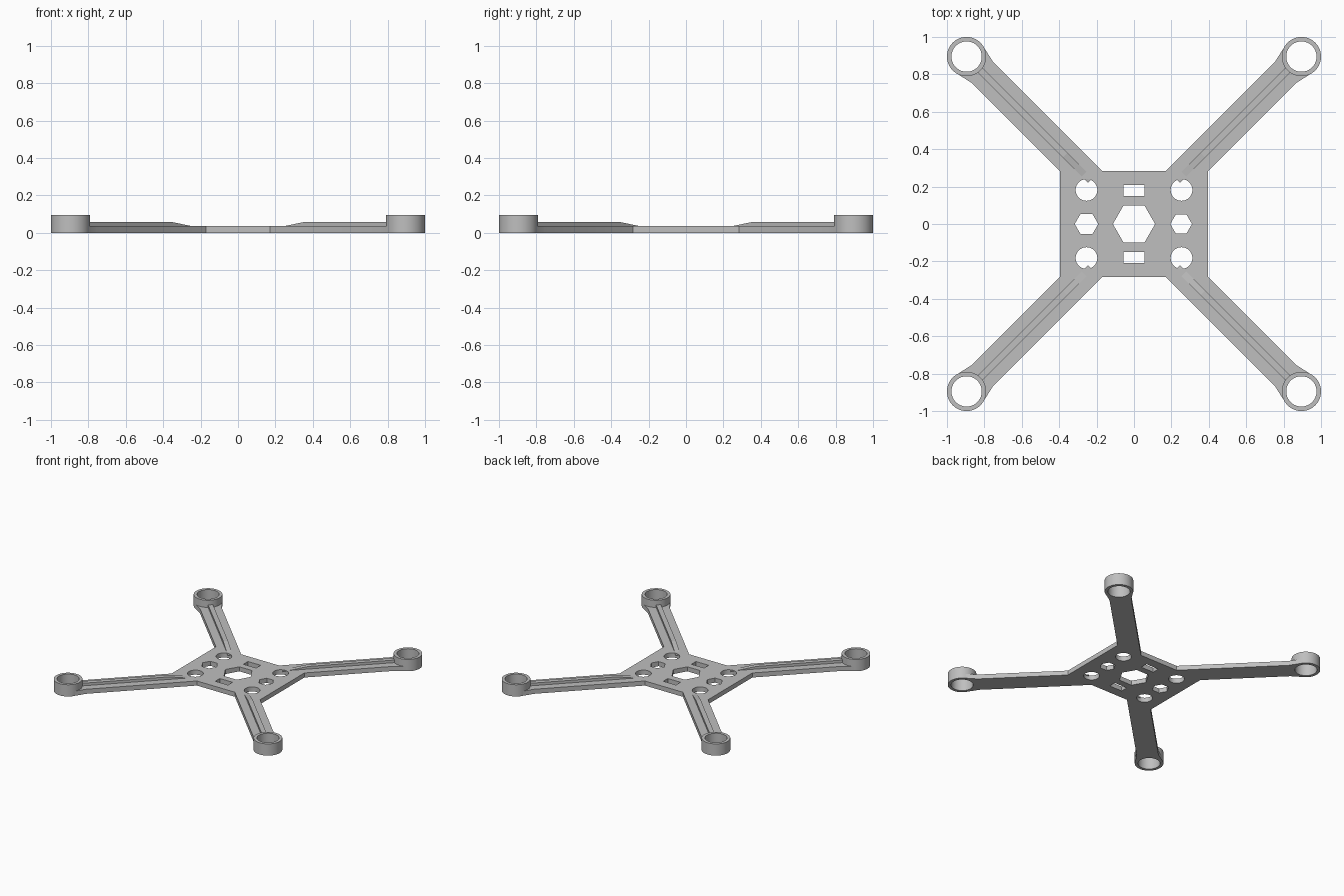
import bpy, bmesh
from math import pi, cos, sin, sqrt
from mathutils import Matrix, Vector

cube = bpy.data.objects.get("Cube")
if cube:
    bpy.data.objects.remove(cube, do_unlink=True)

PLATE_Z, RIB_Z, RING_Z = 0.037, 0.058, 0.095
RING_C, RING_OUT, RING_IN = 0.895, 0.105, 0.081

grey = bpy.data.materials.new("light grey plastic")
grey.use_nodes = True
colour = (0.52, 0.52, 0.52, 1)
grey.diffuse_color = colour
grey.node_tree.nodes["Principled BSDF"].inputs["Base Color"].default_value = colour


def make_object(name, bm):
    bmesh.ops.recalc_face_normals(bm, faces=bm.faces)
    mesh = bpy.data.meshes.new(name)
    bm.to_mesh(mesh)
    bm.free()
    obj = bpy.data.objects.new(name, mesh)
    bpy.context.collection.objects.link(obj)
    mesh.materials.append(grey)
    return obj


def add_prism(bm, points, direction):
    """Extrude a closed 3D outline along a direction."""
    face = bm.faces.new([bm.verts.new(p) for p in points])
    new = bmesh.ops.extrude_face_region(bm, geom=[face])["geom"]
    verts = [v for v in new if isinstance(v, bmesh.types.BMVert)]
    bmesh.ops.translate(bm, verts=verts, vec=direction)


def ngon(cx, cy, r, sides):
    return [(cx + r * cos(2 * pi * i / sides), cy + r * sin(2 * pi * i / sides))
            for i in range(sides)]


def smooth(obj):
    bpy.ops.object.select_all(action="DESELECT")
    bpy.context.view_layer.objects.active = obj
    obj.select_set(True)
    bpy.ops.object.shade_smooth_by_angle(angle=pi / 6)


corners = [(1, 1), (-1, 1), (-1, -1), (1, -1)]

# Frame outline: one quarter (plate corner plus flared arm), mirrored round
arm = [(1.145, -0.08), (1.235, -0.1), (1.235, 0.1), (1.145, 0.08)]
quarter = [(0.396, 0.283)]
quarter += [((t - s) / sqrt(2), (t + s) / sqrt(2)) for t, s in arm]
quarter += [(0.17, 0.283)]
outline = []
for sx, sy in corners:
    pts = quarter if sx * sy > 0 else quarter[::-1]
    outline += [(sx * x, sy * y, 0) for x, y in pts]
bm = bmesh.new()
add_prism(bm, outline, (0, 0, PLATE_Z))
frame = make_object("frame", bm)

# Cutter for the plate openings and the ring seats
holes = [ngon(0, 0, 0.113, 6), ngon(-0.254, 0, 0.063, 6), ngon(0.252, 0, 0.058, 6)]
for sx, sy in corners:
    holes.append(ngon(sx * 0.254, sy * 0.182, 0.058, 40))
    holes.append(ngon(sx * RING_C, sy * RING_C, RING_OUT - 0.002, 64))
for sy in (1, -1):
    holes.append([(x, sy * 0.18 + y) for x, y in
                  ((-0.057, -0.029), (0.057, -0.029), (0.057, 0.029), (-0.057, 0.029))])
bm = bmesh.new()
for hole in holes:
    add_prism(bm, [(x, y, -0.1) for x, y in hole], (0, 0, 0.3))
cutter = make_object("hole_cutter", bm)
cut = frame.modifiers.new("holes", "BOOLEAN")
cut.operation, cut.solver, cut.object = "DIFFERENCE", "EXACT", cutter
bpy.context.view_layer.objects.active = frame
bpy.ops.object.modifier_apply(modifier=cut.name)
bpy.data.objects.remove(cutter, do_unlink=True)
smooth(frame)

names = ["back_left", "back_right", "front_right", "front_left"]
for i, (sx, sy) in enumerate(corners):
    # Stiffening rib with a ramped inner end
    bm = bmesh.new()
    profile = [(0.33, 0.03), (0.52, RIB_Z), (1.18, RIB_Z), (1.18, 0.03)]
    add_prism(bm, [(t, -0.018, z) for t, z in profile], (0, 0.036, 0))
    bm.transform(Matrix.Rotation(pi / 4 + i * pi / 2, 4, "Z"))
    make_object(names[i] + "_rib", bm)

    # Motor ring: rectangular section spun round its axis
    bm = bmesh.new()
    centre = Vector((sx * RING_C, sy * RING_C, 0))
    section = [bm.verts.new(centre + Vector((r, 0, z))) for r, z in
               ((RING_IN, 0), (RING_OUT, 0), (RING_OUT, RING_Z), (RING_IN, RING_Z))]
    edges = [bm.edges.new((section[k], section[(k + 1) % 4])) for k in range(4)]
    bmesh.ops.spin(bm, geom=section + edges, cent=centre, axis=(0, 0, 1),
                   angle=2 * pi, steps=64, use_merge=True)
    bmesh.ops.remove_doubles(bm, verts=bm.verts, dist=0.0001)
    smooth(make_object(names[i] + "_motor_ring", bm))
